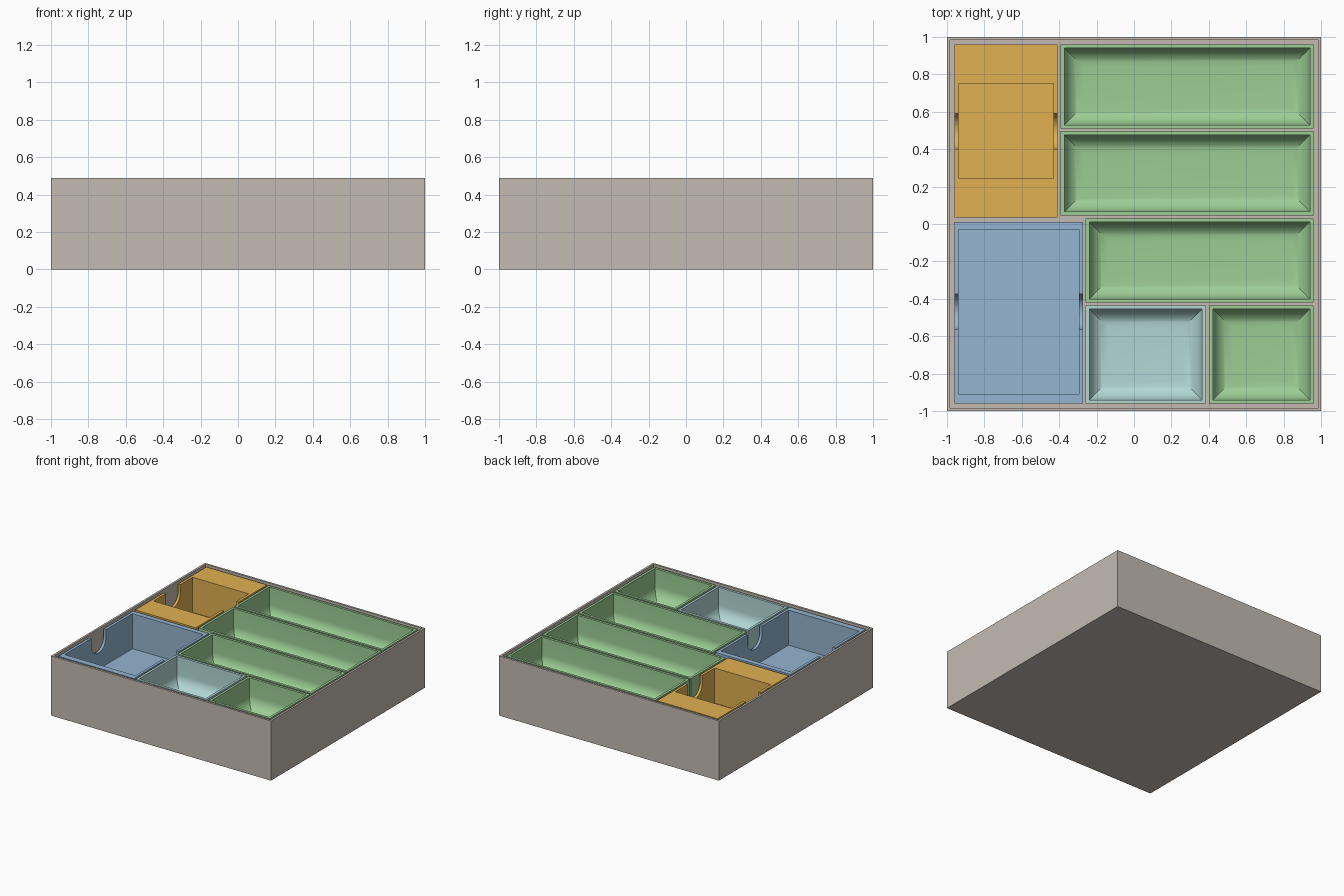
import bpy, bmesh, math

cube = bpy.data.objects.get("Cube")
if cube:
    bpy.data.objects.remove(cube, do_unlink=True)


def linear(c):
    c /= 255
    return c / 12.92 if c <= 0.04045 else ((c + 0.055) / 1.055) ** 2.4


def material(name, *rgb):
    m = bpy.data.materials.new(name)
    col = [linear(c) for c in rgb] + [1]
    m.use_nodes = True
    m.diffuse_color = col
    m.node_tree.nodes["Principled BSDF"].inputs["Base Color"].default_value = col
    return m


BEIGE = material("warm grey", 195, 187, 178)
GREEN = material("soft green", 156, 205, 149)
TEAL = material("pale teal", 178, 215, 213)
BLUE = material("dusty blue", 149, 181, 209)
ORANGE = material("ochre", 224, 176, 82)

BOX_TOP, BOX_FLOOR = 0.49, 0.02
TRAY_TOP = 0.483
TOKEN_FLOOR, CARD_FLOOR = 0.24, 0.195


def add_object(name, bm, mat):
    bmesh.ops.recalc_face_normals(bm, faces=bm.faces)
    me = bpy.data.meshes.new(name)
    bm.to_mesh(me)
    bm.free()
    ob = bpy.data.objects.new(name, me)
    bpy.context.collection.objects.link(ob)
    me.materials.append(mat)
    return ob


def activate(ob):
    bpy.ops.object.select_all(action="DESELECT")
    ob.select_set(True)
    bpy.context.view_layer.objects.active = ob


def container(name, mat, outer, inner, bottom, top, floor, fillet=0):
    """Open box lofted through rectangles: up the outside, down the cavity."""
    rings = [(outer, bottom, 0), (outer, top, 0), (inner, top, 0)]
    if fillet:
        steps = 10
        for i in range(steps + 1):
            a = math.pi / 2 * i / steps
            rings.append((inner, floor + fillet * (1 - math.sin(a)),
                          fillet * (1 - math.cos(a))))
    else:
        rings.append((inner, floor, 0))
    bm = bmesh.new()
    loops = []
    for (x0, x1, y0, y1), z, d in rings:
        corners = [(x0 + d, y0 + d), (x1 - d, y0 + d), (x1 - d, y1 - d), (x0 + d, y1 - d)]
        loops.append([bm.verts.new((x, y, z)) for x, y in corners])
    for a, b in zip(loops, loops[1:]):
        for i in range(4):
            j = (i + 1) % 4
            bm.faces.new((a[i], a[j], b[j], b[i]))
    bm.faces.new(loops[0])
    bm.faces.new(loops[-1])
    ob = add_object(name, bm, mat)
    activate(ob)
    bpy.ops.object.shade_smooth_by_angle(angle=math.radians(30))
    return ob


def cut_thumb_notches(ob, x0, x1, y, r, depth):
    """Cut a U-shaped finger notch through both side walls."""
    zc = TRAY_TOP - depth + r
    profile = [(y - r, TRAY_TOP + 0.1)]
    for i in range(21):
        a = math.pi * (1 + i / 20)
        profile.append((y + r * math.cos(a), zc + r * math.sin(a)))
    profile.append((y + r, TRAY_TOP + 0.1))
    bm = bmesh.new()
    face = bm.faces.new([bm.verts.new((x0 - 0.05, py, pz)) for py, pz in profile])
    ext = bmesh.ops.extrude_face_region(bm, geom=[face])
    moved = [v for v in ext["geom"] if isinstance(v, bmesh.types.BMVert)]
    bmesh.ops.translate(bm, vec=(x1 - x0 + 0.1, 0, 0), verts=moved)
    cutter = add_object("notch_cutter", bm, ob.data.materials[0])
    cutter.hide_render = True
    mod = ob.modifiers.new("notches", "BOOLEAN")
    mod.operation = "DIFFERENCE"
    mod.solver = "EXACT"
    mod.object = cutter
    activate(ob)
    bpy.ops.object.modifier_apply(modifier=mod.name)
    bpy.data.objects.remove(cutter, do_unlink=True)
    bpy.ops.object.shade_smooth_by_angle(angle=math.radians(30))


# Outer box
container("outer_box", BEIGE, (-1, 1, -1, 1), (-0.983, 0.983, -0.983, 0.983),
          0, BOX_TOP, BOX_FLOOR)

# Token trays with rounded floors: outer bounds, uniform wall
token_trays = [
    ("long_tray_back", GREEN, (-0.392, 0.96, 0.51, 0.96)),
    ("long_tray_middle", GREEN, (-0.392, 0.96, 0.046, 0.496)),
    ("long_tray_front", GREEN, (-0.258, 0.96, -0.42, 0.03)),
    ("small_tray_left", GREEN, (0.402, 0.96, -0.96, -0.435)),
    ("small_tray_centre", TEAL, (-0.258, 0.384, -0.96, -0.435)),
]
WALL = 0.02
for name, mat, (x0, x1, y0, y1) in token_trays:
    inner = (x0 + WALL, x1 - WALL, y0 + WALL, y1 - WALL)
    container(name, mat, (x0, x1, y0, y1), inner, BOX_FLOOR, TRAY_TOP, TOKEN_FLOOR, 0.1)

# Card trays with thumb notches
card_trays = [
    ("card_tray_back", ORANGE, (-0.96, -0.408, 0.036, 0.96), (-0.938, -0.43, 0.242, 0.752)),
    ("card_tray_front", BLUE, (-0.96, -0.273, -0.96, 0.012), (-0.938, -0.295, -0.91, -0.03)),
]
for name, mat, outer, inner in card_trays:
    tray = container(name, mat, outer, inner, BOX_FLOOR, TRAY_TOP, CARD_FLOOR)
    cut_thumb_notches(tray, outer[0], outer[1], (inner[2] + inner[3]) / 2, 0.095, 0.155)
